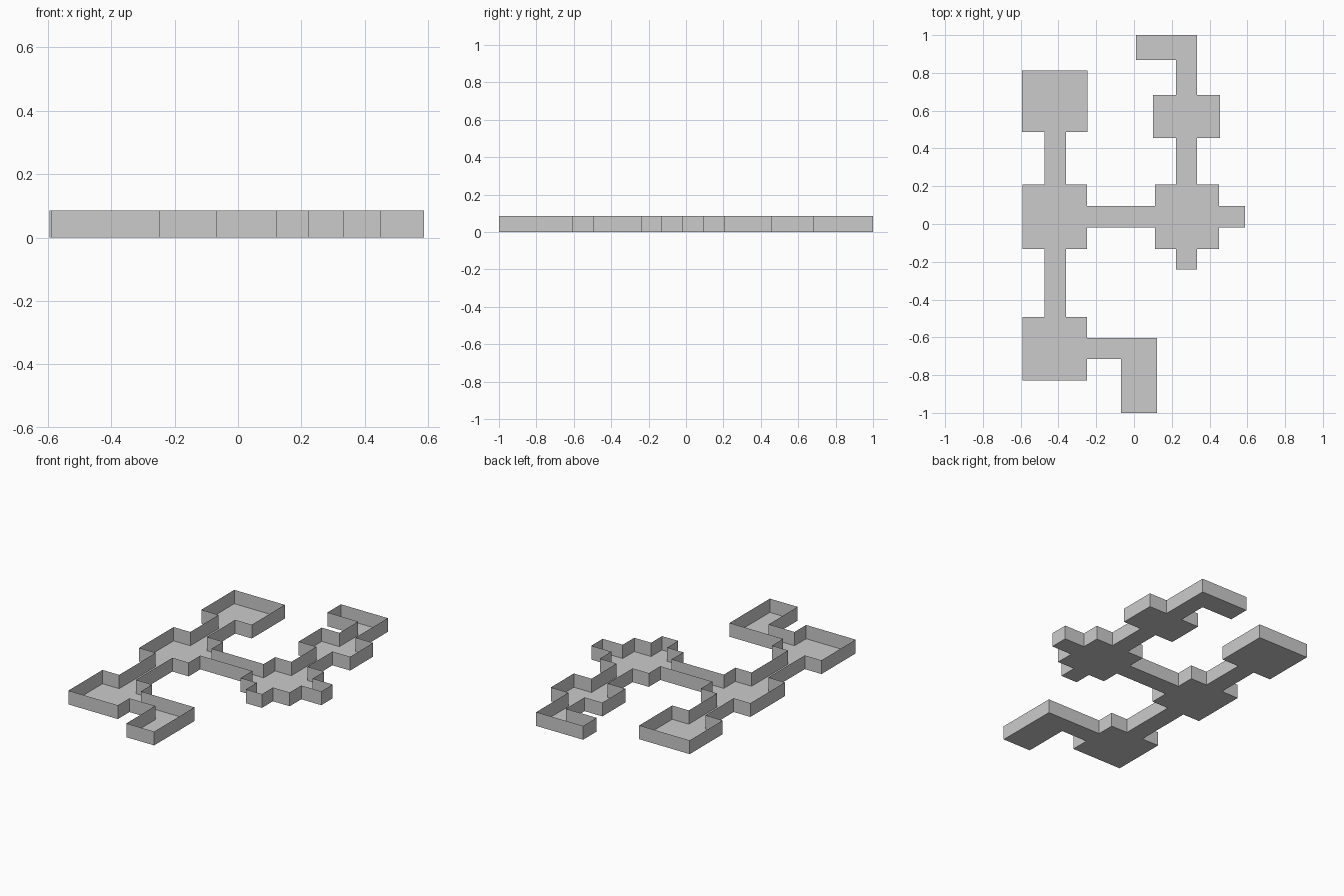
import bpy, bmesh

if "Cube" in bpy.data.objects:
    bpy.data.objects.remove(bpy.data.objects["Cube"])

HEIGHT = 0.086

# Rooms and corridors as (x0, y0, x1, y1)
SPACES = [
    (-0.594, 0.487, -0.246, 0.812),   # north-west room
    (-0.590, -0.132, -0.248, 0.208),  # west room
    (-0.590, -0.829, -0.248, -0.492), # south-west room
    (0.111, -0.132, 0.449, 0.208),    # east room
    (0.100, 0.455, 0.455, 0.682),     # north-east room
    (-0.475, -0.50, -0.360, 0.50),    # west spine corridor
    (-0.25, -0.018, 0.587, 0.095),    # cross corridor with east stub
    (0.222, -0.240, 0.333, 1.0),      # east spine corridor with south stub
    (0.010, 0.867, 0.333, 1.0),       # north hook
    (-0.25, -0.715, 0.122, -0.603),   # south corridor
    (-0.070, -1.0, 0.122, -0.603),    # south hook
]

# Merge the spaces on a grid of all their edges
xs = sorted({v for s in SPACES for v in (s[0], s[2])})
ys = sorted({v for s in SPACES for v in (s[1], s[3])})


def inside(i, j):
    if not (0 <= i < len(xs) - 1 and 0 <= j < len(ys) - 1):
        return False
    x, y = (xs[i] + xs[i + 1]) / 2, (ys[j] + ys[j + 1]) / 2
    return any(a < x < c and b < y < d for a, b, c, d in SPACES)


def make_object(name, quads):
    bm = bmesh.new()
    for quad in quads:
        bm.faces.new([bm.verts.new(p) for p in quad])
    bmesh.ops.remove_doubles(bm, verts=bm.verts[:], dist=1e-5)
    bmesh.ops.dissolve_limit(bm, angle_limit=0.01, verts=bm.verts[:], edges=bm.edges[:])
    mesh = bpy.data.meshes.new(name)
    bm.to_mesh(mesh)
    bm.free()
    obj = bpy.data.objects.new(name, mesh)
    bpy.context.collection.objects.link(obj)


floor, walls = [], []
for i in range(len(xs) - 1):
    for j in range(len(ys) - 1):
        if not inside(i, j):
            continue
        corners = [(xs[i], ys[j]), (xs[i + 1], ys[j]),
                   (xs[i + 1], ys[j + 1]), (xs[i], ys[j + 1])]
        floor.append([(x, y, 0) for x, y in corners])
        # A thin wall wherever the neighbouring cell is empty
        for k, (di, dj) in enumerate([(0, -1), (1, 0), (0, 1), (-1, 0)]):
            if not inside(i + di, j + dj):
                a, b = corners[k], corners[(k + 1) % 4]
                walls.append([(*a, 0), (*b, 0), (*b, HEIGHT), (*a, HEIGHT)])

make_object("floor", floor)
make_object("perimeter_walls", walls)
